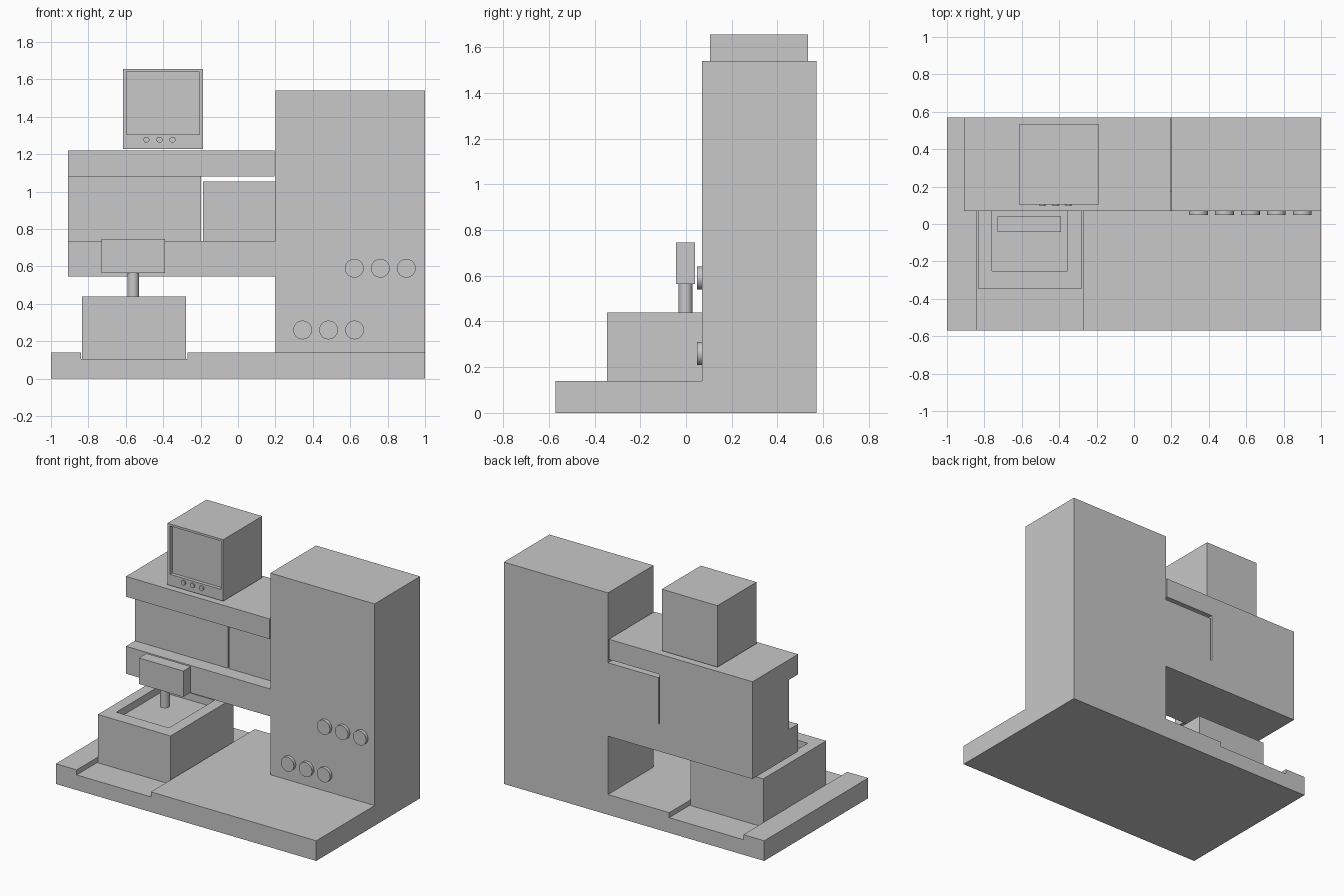
import bpy, bmesh
from mathutils import Vector, Matrix

cube = bpy.data.objects.get("Cube")
if cube:
    bpy.data.objects.remove(cube, do_unlink=True)

grey = bpy.data.materials.new("light grey")
grey.use_nodes = True
grey.diffuse_color = (0.58, 0.58, 0.58, 1)
grey.node_tree.nodes["Principled BSDF"].inputs["Base Color"].default_value = grey.diffuse_color


def finish(name, bm):
    bmesh.ops.recalc_face_normals(bm, faces=bm.faces)
    mesh = bpy.data.meshes.new(name)
    bm.to_mesh(mesh)
    bm.free()
    mesh.materials.append(grey)
    obj = bpy.data.objects.new(name, mesh)
    bpy.context.collection.objects.link(obj)
    return obj


def box(name, x, y, z, recess=None):
    """Box from ranges; recess = (side, low corner, high corner, depth)."""
    bm = bmesh.new()
    lo, hi = Vector((x[0], y[0], z[0])), Vector((x[1], y[1], z[1]))
    bmesh.ops.create_cube(bm, size=1)
    for v in bm.verts:
        v.co = [(lo[i] if v.co[i] < 0 else hi[i]) for i in range(3)]
    if recess:
        side, rlo, rhi, depth = recess
        side = Vector(side)
        bm.normal_update()
        face = max(bm.faces, key=lambda f: f.normal.dot(side))
        mid = face.calc_center_median()
        bmesh.ops.inset_individual(bm, faces=[face], thickness=0.01)
        for v in face.verts:
            v.co = [v.co[i] if side[i] else (rlo[i] if v.co[i] < mid[i] else rhi[i])
                    for i in range(3)]
        inner = bmesh.ops.extrude_discrete_faces(bm, faces=[face])["faces"][0]
        for v in inner.verts:
            v.co -= side * depth
    return finish(name, bm)


def cylinder(name, centre, radius, length, axis, bevel=0):
    bm = bmesh.new()
    turn = Matrix.Rotation(1.5707963, 4, 'X') if axis == 'Y' else Matrix()
    bmesh.ops.create_cone(bm, cap_ends=True, segments=48, radius1=radius, radius2=radius,
                          depth=length, matrix=Matrix.Translation(centre) @ turn)
    obj = finish(name, bm)
    for o in bpy.context.selected_objects:
        o.select_set(False)
    obj.select_set(True)
    bpy.context.view_layer.objects.active = obj
    bpy.ops.object.shade_smooth_by_angle()
    return obj


# Base plate: profile with a channel running front to back
bm = bmesh.new()
profile = [(-1, 0), (1, 0), (1, .14), (-.27, .14), (-.27, .105),
           (-.84, .105), (-.84, .14), (-1, .14)]
plate = bm.faces.new([bm.verts.new((x, -.57, z)) for x, z in profile])
ext = bmesh.ops.extrude_face_region(bm, geom=[plate])["geom"]
bmesh.ops.translate(bm, vec=(0, 1.14, 0),
                    verts=[g for g in ext if isinstance(g, bmesh.types.BMVert)])
finish("base_plate", bm)

# Column and arm
back = .57
box("column", (.2, 1), (.07, back), (.14, 1.54))
box("arm_lower_slab", (-.91, .2), (.07, back), (.545, .735))
box("arm_middle", (-.91, -.197), (.17, back), (.735, 1.08))
box("arm_side_panel", (-.187, .2), (.17, back), (.735, 1.055))
box("arm_top_slab", (-.91, .194), (.07, back), (1.08, 1.22))

# Work table with a sunken top
box("work_table", (-.835, -.277), (-.345, .345), (.105, .44),
    ((0, 0, 1), (-.76, -.25, 0), (-.355, .25, 0), .05))

# Tool head and its spindle
box("tool_head", (-.73, -.39), (-.043, .04), (.565, .745))
cylinder("spindle", (-.56, -.002, .503), .031, .126, 'Z')

# Monitor with a sunken screen and buttons
box("monitor", (-.615, -.187), (.105, .533), (1.228, 1.655),
    ((0, -1, 0), (-.595, 0, 1.305), (-.205, 0, 1.64), .025))
for i in range(3):
    cylinder(f"monitor_button_{i + 1}", (-.49 + .07 * i, .101, 1.277), .016, .012, 'Y')

# Two rows of control knobs on the column
for row, x, z in (("upper", .622, .59), ("lower", .345, .26)):
    for i in range(3):
        cylinder(f"{row}_knob_{i + 1}", (x + .139 * i, .06, z), .05, .024, 'Y')
